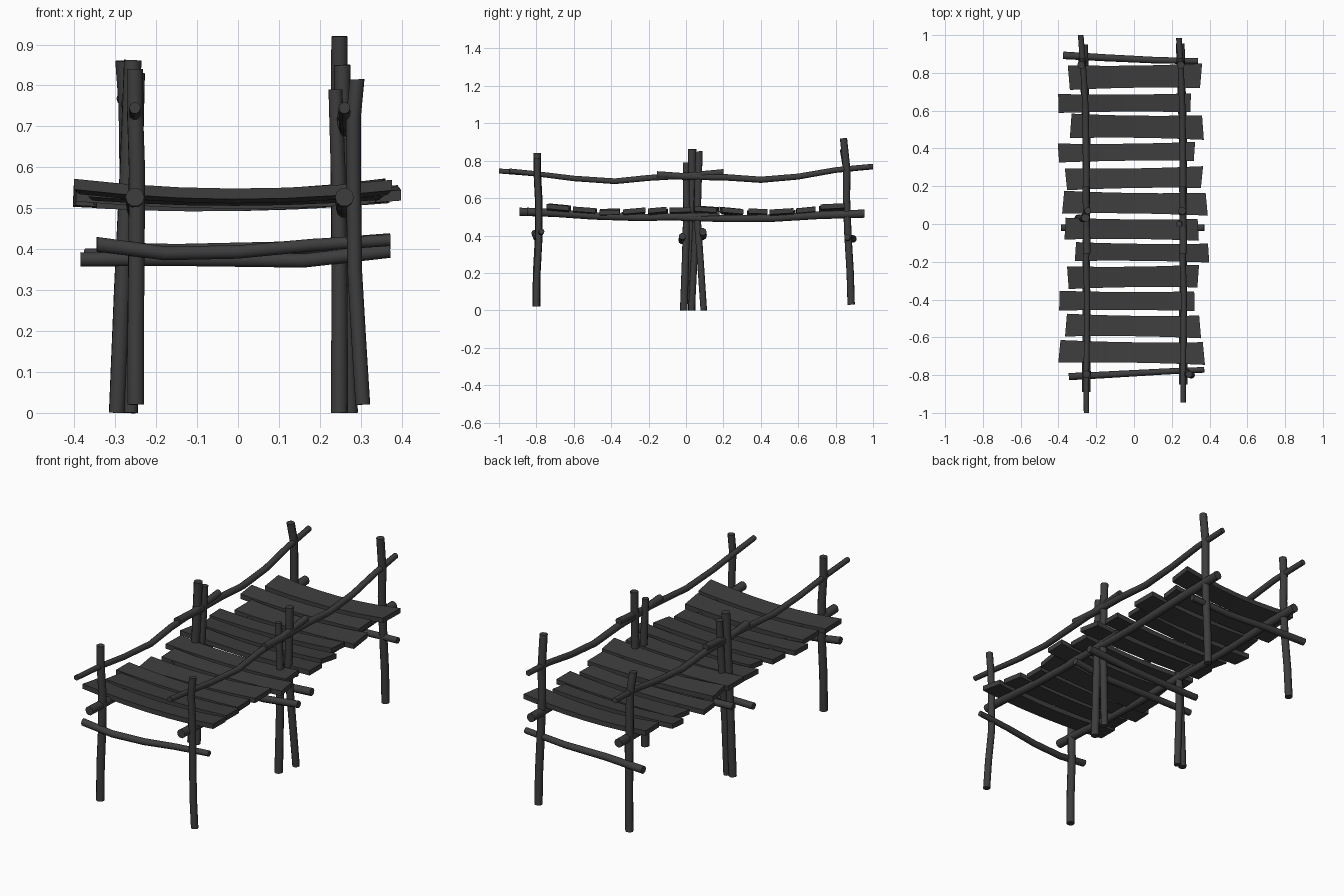
import bpy, bmesh, math, random
from mathutils import Vector

random.seed(4)
cube = bpy.data.objects.get("Cube")
if cube:
    bpy.data.objects.remove(cube)

wood = bpy.data.materials.new("charcoal_wood")
wood.use_nodes = True
colour = (0.047, 0.047, 0.047, 1)
wood.diffuse_color = colour
wood.node_tree.nodes["Principled BSDF"].inputs["Base Color"].default_value = colour


def add_object(name, bm, smooth):
    bmesh.ops.recalc_face_normals(bm, faces=bm.faces)
    mesh = bpy.data.meshes.new(name)
    bm.to_mesh(mesh)
    bm.free()
    mesh.materials.append(wood)
    ob = bpy.data.objects.new(name, mesh)
    bpy.context.collection.objects.link(ob)
    if smooth:
        bpy.ops.object.select_all(action='DESELECT')
        ob.select_set(True)
        bpy.context.view_layer.objects.active = ob
        bpy.ops.object.shade_smooth_by_angle(angle=math.radians(40))
    return ob


def log(name, path, r_start, r_end, sides=10):
    """Tapered log through a few points, capped at both ends."""
    pts = [Vector(p) for p in path]
    turn = (pts[-1] - pts[0]).to_track_quat('Z', 'Y')
    bm = bmesh.new()
    rings = []
    for i, p in enumerate(pts):
        r = r_start + (r_end - r_start) * i / (len(pts) - 1)
        angles = [math.tau * k / sides for k in range(sides)]
        rings.append([bm.verts.new(p + turn @ Vector((r * math.cos(a), r * math.sin(a), 0)))
                      for a in angles])
    for a, b in zip(rings, rings[1:]):
        for k in range(sides):
            n = (k + 1) % sides
            bm.faces.new((a[k], a[n], b[n], b[k]))
    bm.faces.new(rings[0])
    bm.faces.new(rings[-1])
    return add_object(name, bm, True)


def plank(name, y0, y1, x0, x1, z, slope, sag, roll, skew, segments=6):
    """Sagging board, slightly narrower in the middle."""
    bm = bmesh.new()
    yc, half, thick = (y0 + y1) / 2, (y1 - y0) / 2, 0.013
    sections = []
    for i in range(segments + 1):
        t = 2 * i / segments - 1
        x = (x0 + x1) / 2 + t * (x1 - x0) / 2
        h = half * (0.9 + 0.1 * t * t)
        zc = z + sag * (t * t - 0.5) + roll * t
        corners = ((-h, -thick), (h, -thick), (h, thick), (-h, thick))
        sections.append([bm.verts.new((x + skew * dy * t, yc + skew * t * 0.06 + dy, zc + slope * dy + dz))
                         for dy, dz in corners])
    for a, b in zip(sections, sections[1:]):
        for k in range(4):
            n = (k + 1) % 4
            bm.faces.new((a[k], a[n], b[n], b[k]))
    bm.faces.new(sections[0])
    bm.faces.new(sections[-1])
    return add_object(name, bm, False)


# Upright posts
log("front_right_post", [(-.25, -.80, .02), (-.25, -.798, .2), (-.248, -.787, .4),
                         (-.247, -.788, .6), (-.252, -.796, .75), (-.252, -.795, .84)], .021, .02)
log("front_left_post", [(.305, -.80, .02), (.295, -.798, .18), (.285, -.787, .35),
                        (.282, -.788, .6), (.282, -.796, .72), (.291, -.795, .815)], .018, .018)
log("back_left_post", [(.25, .883, .03), (.25, .878, .2), (.248, .866, .4), (.246, .858, .6),
                       (.247, .86, .75), (.248, .842, .92)], .02, .02)
log("back_right_post", [(-.285, .883, .03), (-.28, .878, .2), (-.272, .866, .4), (-.27, .858, .6),
                        (-.272, .86, .75), (-.28, .842, .86)], .02, .02)
log("middle_left_post_a", [(.248, -.012, 0), (.248, -.002, .3), (.246, .003, .55),
                           (.238, .0, .79)], .021, .017)
log("middle_left_post_b", [(.275, .095, 0), (.265, .078, .25), (.255, .06, .5),
                           (.255, .07, .85)], .018, .02)
log("middle_right_post_a", [(-.296, .03, 0), (-.283, .03, .3), (-.268, .03, .6),
                            (-.257, .033, .862)], .02, .022)
log("middle_right_post_b", [(-.262, .03, 0), (-.26, .045, .3), (-.25, .06, .6),
                            (-.245, .07, .83)], .018, .018)

# Deck beams and handrails, each side in two overlapping lengths
for side, x, front, back, rail_front, rail_back, drift in (
        ("right", -.252, -.89, .95, -1.0, 1.0, -.03),
        ("left", .26, -.85, .955, -.945, .985, -.022)):
    log(side + "_front_beam", [(x, front, .527), (x, -.7, .52), (x, -.5, .505), (x, -.25, .496),
                               (x, 0, .50), (x, .18, .515)], .023, .018)
    log(side + "_back_beam", [(x, -.2, .508), (x, 0, .495), (x, .25, .49), (x, .45, .492),
                              (x - .008, .7, .508), (x - .015, back, .517)], .018, .023)
    log(side + "_front_rail", [(x, rail_front, .745), (x, -.8, .73), (x + .002, -.6, .705),
                               (x + .004, -.38, .69), (x - .002, -.2, .708), (x, 0, .72),
                               (x - .003, .2, .738)], .014, .018)
    log(side + "_back_rail", [(x + .002, -.155, .725), (x, .0, .715), (x, .2, .712), (x - .002, .4, .698),
                              (x - .004, .6, .715), (x + drift / 2, .8, .75),
                              (x + drift, rail_back, .768)], .02, .015)

# Cross braces under the deck
log("front_brace", [(-.345, -.808, .412), (-.18, -.80, .39), (0, -.79, .393), (.18, -.78, .41),
                    (.372, -.772, .422)], .019, .015)
log("middle_brace_a", [(-.385, -.02, .375), (-.15, -.022, .376), (.16, -.022, .372),
                       (.372, -.02, .396)], .018, .018)
log("middle_brace_b", [(-.34, .085, .40), (-.15, .09, .395), (.1, .092, .40),
                       (.372, .09, .42)], .018, .02)
log("back_brace", [(-.375, .893, .382), (-.15, .88, .385), (.1, .868, .378),
                   (.338, .862, .39)], .02, .016)

# Deck planks: y range, x range, height
boards = [
    (-.74, -.62, -.395, .37, .541), (-.60, -.48, -.36, .35, .530), (-.46, -.355, -.395, .32, .520),
    (-.34, -.22, -.35, .34, .518), (-.20, -.10, -.31, .395, .524), (-.085, .03, -.365, .34, .528),
    (.05, .17, -.375, .385, .534), (.185, .30, -.36, .36, .527), (.33, .43, -.40, .32, .517),
    (.45, .58, -.335, .365, .517), (.59, .69, -.40, .30, .530), (.715, .845, -.345, .355, .541)]
for i, (y0, y1, x0, x1, z) in enumerate(boards):
    y = (y0 + y1) / 2
    slope = -.1 * math.sin(2 * math.pi * abs(y) / .85) * (1 if y > 0 else -1)
    end_board = i in (0, len(boards) - 1)
    plank("plank_%d" % (i + 1), y0, y1, x0, x1, z, slope, .022 if end_board else .014,
          random.uniform(-.004, .008), random.uniform(-.12, .12))
